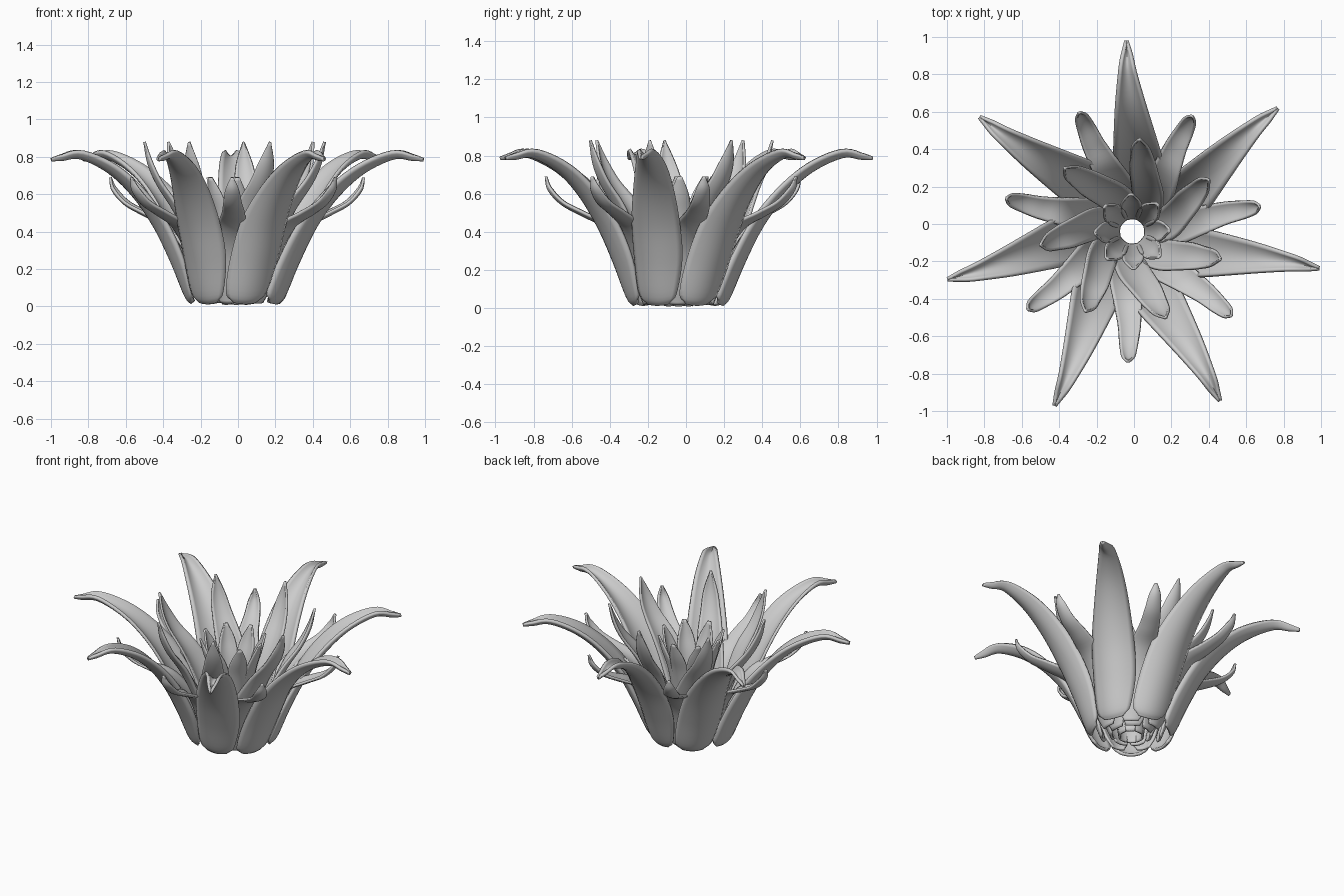
import bpy
import math
from mathutils import Vector

if "Cube" in bpy.data.objects:
    bpy.data.objects.remove(bpy.data.objects["Cube"], do_unlink=True)

grey = bpy.data.materials.new("petal_grey")
grey.use_nodes = True
tone = (0.6, 0.6, 0.6, 1)
grey.diffuse_color = tone
grey.node_tree.nodes["Principled BSDF"].inputs["Base Color"].default_value = tone

CENTRE = Vector((-0.01, -0.04, 0))
STEPS, ACROSS = 5, 10


def smooth_path(stations):
    """Catmull-Rom through (radius, height, half width, cup, swirl degrees)."""
    pts = [Vector(s) for s in stations]
    ext = [2 * pts[0] - pts[1]] + pts + [2 * pts[-1] - pts[-2]]
    out = []
    for a, b, c, d in zip(ext, ext[1:], ext[2:], ext[3:]):
        for k in range(STEPS):
            t = k / STEPS
            out.append(0.5 * (2 * b + (c - a) * t + (2 * a - 5 * b + 4 * c - d) * t * t
                              + (3 * b - a - 3 * c + d) * t ** 3))
    return out + [pts[-1]]


def petal(name, stations, angle, thickness):
    """Cupped blade that leans outward along its path."""
    path = smooth_path(stations)
    verts, faces = [], []
    for i, (r, z, half, cup, swirl) in enumerate(path):
        before, after = path[max(i - 1, 0)], path[min(i + 1, len(path) - 1)]
        run = Vector((after[0] - before[0], after[1] - before[1])).normalized()
        turn = math.radians(angle + swirl)
        out = Vector((math.cos(turn), math.sin(turn), 0))
        side = Vector((-out.y, out.x, 0))
        inward = -run.y * out + Vector((0, 0, run.x))
        for j in range(ACROSS + 1):
            u = 2 * j / ACROSS - 1
            p = CENTRE + out * r + Vector((0, 0, z)) + side * (max(half, 0.003) * u)
            verts.append(p + inward * (cup * u * u))
    row = ACROSS + 1
    for i in range(len(path) - 1):
        for j in range(ACROSS):
            a = i * row + j
            faces.append((a, a + row, a + row + 1, a + 1))
    mesh = bpy.data.meshes.new(name)
    mesh.from_pydata(verts, [], faces)
    mesh.materials.append(grey)
    obj = bpy.data.objects.new(name, mesh)
    bpy.context.collection.objects.link(obj)
    solid = obj.modifiers.new("thickness", "SOLIDIFY")
    solid.thickness = thickness
    solid.offset = 0
    mesh.shade_smooth()


def ring(name, stations, count, start, thickness):
    for k in range(count):
        petal(f"{name}_{k + 1}", stations, start + k * 360 / count, thickness)


# Long pointed petals that arch over at the tip
outer = [(0.235, 0.018, 0.06, 0.01, -16), (0.27, 0.06, 0.105, 0.035, -15),
         (0.345, 0.24, 0.13, 0.05, -9), (0.44, 0.43, 0.127, 0.05, -6),
         (0.56, 0.595, 0.105, 0.045, -3), (0.70, 0.72, 0.077, 0.04, -1),
         (0.86, 0.795, 0.043, 0.035, 0), (0.96, 0.787, 0.02, 0.025, 0),
         (1.02, 0.785, 0.003, 0.01, 0)]
ring("outer_petal", outer, 7, 91.7, 0.018)

# Slim petals between them, turning up at the end
slim = [(0.18, 0.018, 0.04, 0.01, -12), (0.21, 0.10, 0.08, 0.02, -10),
        (0.28, 0.29, 0.085, 0.02, -6), (0.38, 0.42, 0.075, 0.02, -2),
        (0.50, 0.485, 0.06, 0.018, 0), (0.61, 0.545, 0.047, 0.015, 0),
        (0.68, 0.62, 0.032, 0.015, 0), (0.695, 0.69, 0.006, 0, 0)]
ring("slim_petal", slim, 7, 62.5, 0.014)

# Tall inner petals swept sideways
inner = [(0.12, 0.02, 0.04, 0.01, -30), (0.16, 0.12, 0.08, 0.02, -27),
         (0.24, 0.32, 0.092, 0.03, -18), (0.33, 0.51, 0.08, 0.03, -8),
         (0.42, 0.65, 0.06, 0.02, -3), (0.47, 0.76, 0.042, 0.015, -1),
         (0.495, 0.88, 0.004, 0, 0)]
ring("inner_petal", inner, 7, 85.5, 0.014)

# Small heart petals around the open middle
heart = [(0.07, 0.01, 0.025, 0.003, 0), (0.085, 0.12, 0.04, 0.01, 0),
         (0.11, 0.32, 0.052, 0.015, 0), (0.14, 0.48, 0.058, 0.02, 0),
         (0.175, 0.59, 0.047, 0.018, 0), (0.20, 0.69, 0.01, 0.002, 0)]
ring("heart_petal", heart, 8, 92, 0.012)
